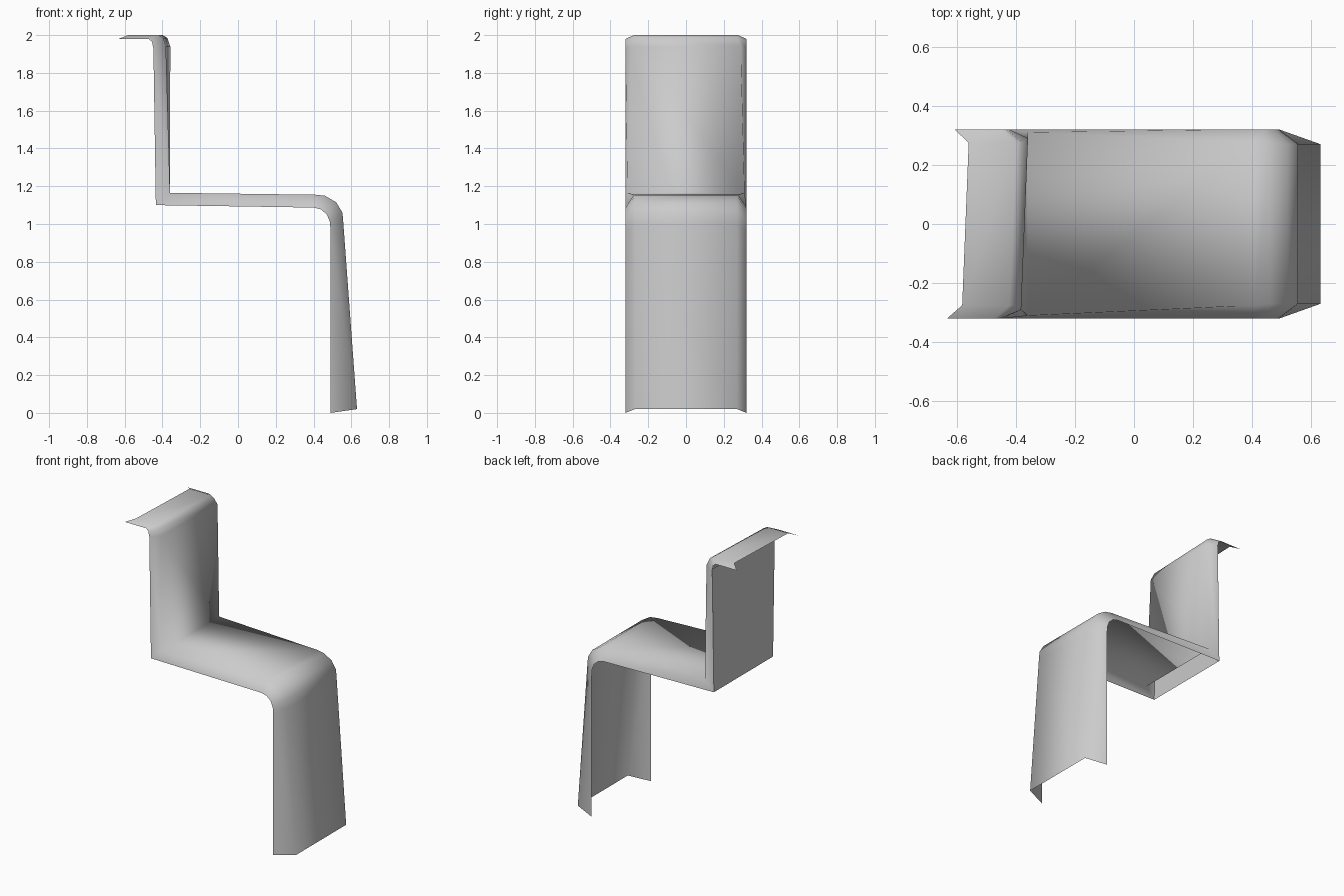
import bpy
import bmesh

cube = bpy.data.objects.get("Cube")
if cube:
    bpy.data.objects.remove(cube)

grey = bpy.data.materials.new("plain grey")
grey.use_nodes = True
colour = (0.6, 0.6, 0.6, 1)
grey.diffuse_color = colour
grey.node_tree.nodes["Principled BSDF"].inputs["Base Color"].default_value = colour


def skewed(x, y, z):
    """The top of the backrest is turned slightly."""
    return (x + 0.04 * y if z > 1.9 else x, y, z)


def sheet(name, rows, smooth=True):
    """Join rows of points into an open sheet."""
    bm = bmesh.new()
    grid = [[bm.verts.new(skewed(*p)) for p in row] for row in rows]
    for a, b in zip(grid, grid[1:]):
        for i in range(len(a) - 1):
            bm.faces.new((a[i], b[i], b[i + 1], a[i + 1]))
    for f in bm.faces:
        f.smooth = smooth
    mesh = bpy.data.meshes.new(name)
    bm.to_mesh(mesh)
    bm.free()
    mesh.materials.append(grey)
    obj = bpy.data.objects.new(name, mesh)
    bpy.context.collection.objects.link(obj)
    return obj


# Seat shell: rim x, rim z, face x, face z, face half width
stations = [
    (-0.62, 1.98, -0.57, 2.0, 0.275),
    (-0.46, 1.98, -0.41, 2.0, 0.275),
    (-0.443, 1.965, -0.385, 1.985, 0.275),
    (-0.435, 1.93, -0.37, 1.94, 0.29),
    (-0.435, 1.1, -0.36, 1.165, 0.31),
    (0.40, 1.087, 0.41, 1.155, 0.275),
    (0.44, 1.077, 0.46, 1.15, 0.27),
    (0.471, 1.05, 0.52, 1.115, 0.27),
    (0.487, 1.01, 0.553, 1.06, 0.27),
    (0.49, 0.96, 0.558, 1.0, 0.27),
    (0.49, 0.0, 0.63, 0.02, 0.27),
]
rim = 0.32
sheet("seat_shell", [
    [(ex, -rim, ez), (mx, -w, mz), (mx, w, mz), (ex, rim, ez)]
    for ex, ez, mx, mz, w in stations])

# Flat panel closing the rear of the backrest
sheet("back_panel", [
    [(-0.435, -rim, z), (-0.435, rim, z)] for z in (1.94, 1.1)], smooth=False)
